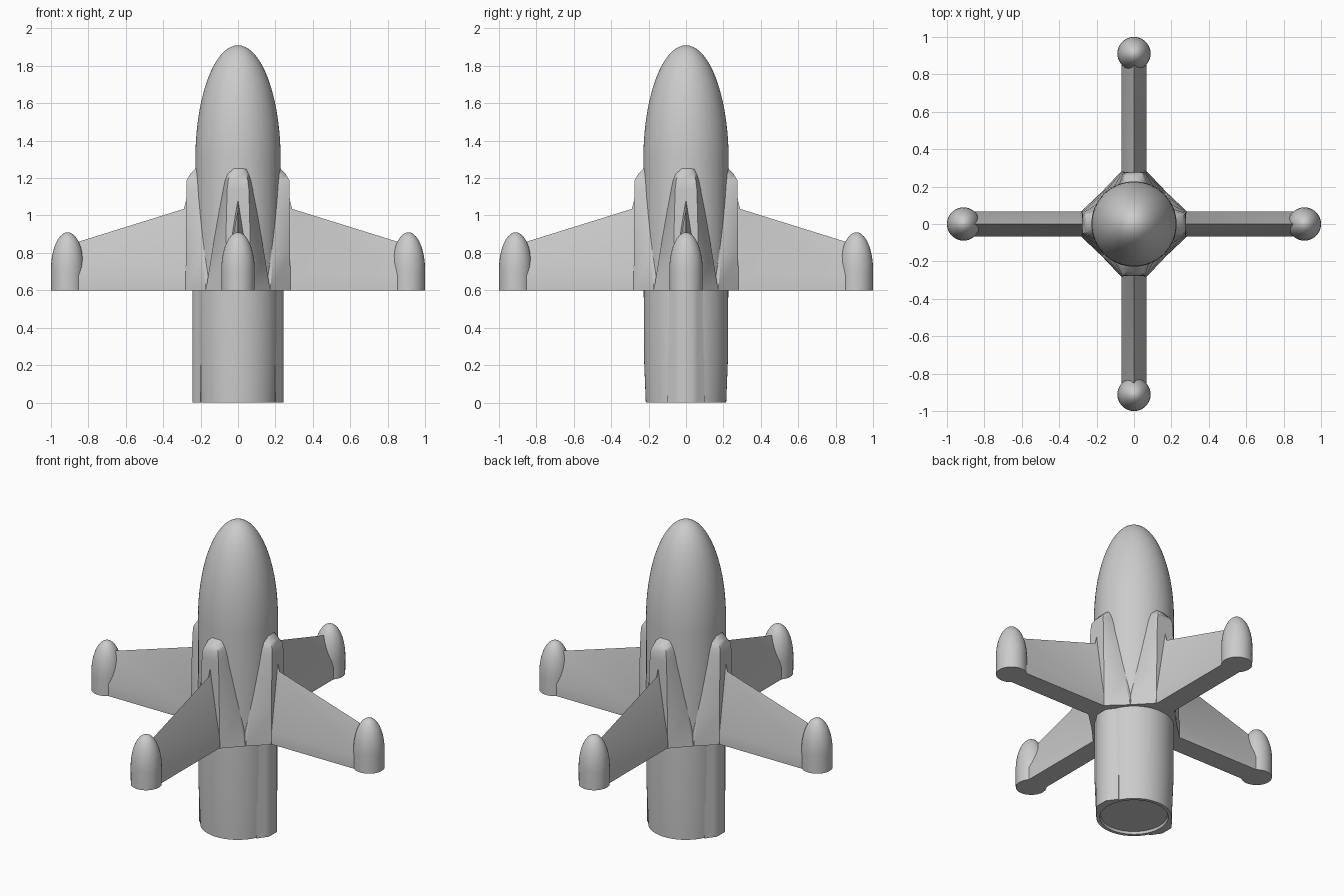
import bpy
import math
from mathutils import Matrix

if "Cube" in bpy.data.objects:
    bpy.data.objects.remove(bpy.data.objects["Cube"], do_unlink=True)

grey = bpy.data.materials.new("plain grey")
grey.use_nodes = True
grey.diffuse_color = (0.6, 0.6, 0.6, 1)
grey.node_tree.nodes["Principled BSDF"].inputs["Base Color"].default_value = (0.6, 0.6, 0.6, 1)


def loft(name, rings, angle=30, turn=0.0):
    """Skin a list of equal-length closed rings, cap both ends, turn about z."""
    n = len(rings[0])
    verts = [p for ring in rings for p in ring]
    faces = [(i * n + j, i * n + (j + 1) % n, (i + 1) * n + (j + 1) % n, (i + 1) * n + j)
             for i in range(len(rings) - 1) for j in range(n)]
    faces.append(tuple(reversed(range(n))))
    faces.append(tuple(range(len(verts) - n, len(verts))))
    mesh = bpy.data.meshes.new(name)
    mesh.from_pydata(verts, [], faces)
    mesh.transform(Matrix.Rotation(turn, 4, "Z"))
    mesh.materials.append(grey)
    obj = bpy.data.objects.new(name, mesh)
    bpy.context.collection.objects.link(obj)
    bpy.ops.object.select_all(action="DESELECT")
    obj.select_set(True)
    bpy.context.view_layer.objects.active = obj
    # consistent outward normals
    bpy.ops.object.mode_set(mode="EDIT")
    bpy.ops.mesh.select_all(action="SELECT")
    bpy.ops.mesh.normals_make_consistent(inside=False)
    bpy.ops.object.mode_set(mode="OBJECT")
    bpy.ops.object.shade_smooth_by_angle(angle=math.radians(angle))
    return obj


def lathe(name, profile, sides, centre=0.0, turn=0.0):
    rings = [[(centre + r * math.cos(2 * math.pi * k / sides),
               r * math.sin(2 * math.pi * k / sides), z) for k in range(sides)]
             for r, z in profile]
    return loft(name, rings, 35, turn)


def dome(radius, z0, z1, steps):
    """Elliptical nose profile ending in a tiny tip."""
    return [(max(radius * math.cos(t), 0.002), z0 + (z1 - z0) * math.sin(t))
            for t in [math.pi / 2 * i / steps for i in range(steps + 1)]]


# Hull with a shallow recess in its base
lathe("hull", [(0.19, 0.015), (0.195, 0), (0.215, 0), (0.225, 0.25), (0.226, 0.6)]
      + dome(0.228, 1.3, 1.91, 18), 64)

# Fairing sections: height, outer half width, outer reach, root half width, root reach
fairing = [(0.6, 0.07, 0.28, 0.172, 0.172), (0.8, 0.066, 0.279, 0.14, 0.19),
           (1.0, 0.062, 0.278, 0.105, 0.202), (1.14, 0.058, 0.276, 0.08, 0.21),
           (1.19, 0.052, 0.274, 0.07, 0.212), (1.22, 0.042, 0.256, 0.06, 0.214),
           (1.255, 0.02, 0.224, 0.045, 0.215)]
fairing_rings = [[(0.05, -b, z), (rb, -b, z), (r, -f, z), (r, f, z), (rb, b, z), (0.05, b, z)]
                 for z, f, r, b, rb in fairing]

# Fin sections: reach and height of the ridge
fin_rings = [[(r, -0.066, 0.6), (r, 0.066, 0.6), (r, 0.066, 0.68), (r, 0, top), (r, -0.066, 0.68)]
             for r, top in [(0.15, 1.1), (0.275, 1.09), (0.29, 1.035), (0.9, 0.845)]]

for k, side in enumerate(("left", "back", "right", "front")):
    turn = k * math.pi / 2
    loft(side + "_fairing", fairing_rings, 40, turn)
    loft(side + "_fin", fin_rings, 20, turn)
    lathe(side + "_pod", [(0.088, 0.6)] + dome(0.089, 0.71, 0.91, 10), 32, 0.911, turn)

# Raised rails along both flanks of the lower hull
rail = [(0.1, -0.1), (0.2, -0.1), (0.228, -0.06), (0.243, -0.04),
        (0.243, 0.04), (0.228, 0.06), (0.2, 0.1), (0.1, 0.1)]
for k, side in enumerate(("left", "right")):
    # the inner edge stays clear of the recessed base
    rings = [[(max(x, 0.197), y, z) for x, y in rail] for z in (0, 0.61)]
    loft(side + "_rail", rings, 40, k * math.pi)
